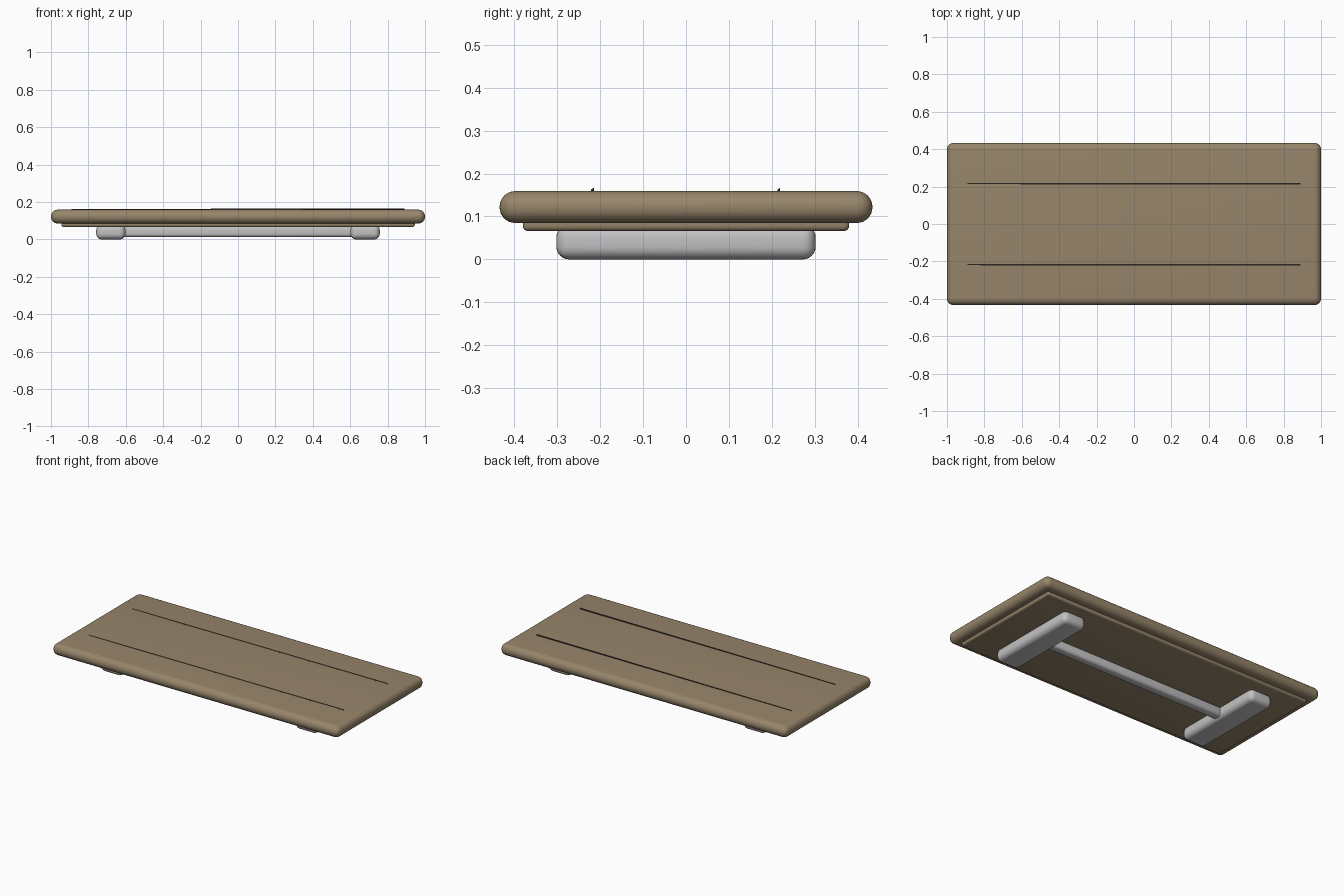
import bpy
import math

cube = bpy.data.objects.get("Cube")
if cube:
    bpy.data.objects.remove(cube, do_unlink=True)


def material(name, color):
    mat = bpy.data.materials.new(name)
    mat.use_nodes = True
    mat.diffuse_color = (*color, 1)
    mat.node_tree.nodes["Principled BSDF"].inputs["Base Color"].default_value = (*color, 1)
    return mat


wood = material("brown wood", (0.31, 0.235, 0.145))
metal = material("light grey metal", (0.54, 0.54, 0.55))
dark = material("dark seam", (0.05, 0.04, 0.028))


def rounded_box(name, low, high, radius, mat, segments=6):
    """Box between two corners with every edge rounded."""
    bpy.ops.mesh.primitive_cube_add(
        size=1, location=[(a + b) / 2 for a, b in zip(low, high)])
    obj = bpy.context.object
    obj.name = name
    obj.scale = [b - a for a, b in zip(low, high)]
    bpy.ops.object.transform_apply(location=False, rotation=False, scale=True)
    obj.data.materials.append(mat)
    bevel = obj.modifiers.new("Rounded edges", "BEVEL")
    bevel.width = radius
    bevel.segments = segments
    bevel.limit_method = "NONE"
    bpy.ops.object.modifier_apply(modifier=bevel.name)
    bpy.ops.object.shade_smooth_by_angle(angle=math.radians(35))
    return obj


# Slab and the thinner panel under it
rounded_box("table_top", (-1, -0.434, 0.085), (1, 0.434, 0.159), 0.036, wood, 8)
rounded_box("under_panel", (-0.945, -0.38, 0.066), (0.945, 0.38, 0.1), 0.012, wood, 4)

# Two feet joined by a rail
for side, x in (("right", -0.68), ("left", 0.68)):
    rounded_box(side + "_foot", (x - 0.078, -0.302, 0), (x + 0.078, 0.302, 0.08),
                0.03, metal)
rounded_box("cross_rail", (-0.64, -0.03, 0.012), (0.64, 0.03, 0.072), 0.018, metal, 4)

# Thin triangular seams, sinking slightly toward the right end
for side, y in (("front", -0.217), ("back", 0.217)):
    bpy.ops.mesh.primitive_cylinder_add(vertices=3, radius=0.0045, depth=1.78)
    seam = bpy.context.object
    seam.name = side + "_seam"
    # One corner of the section points to the front
    for v in seam.data.vertices:
        along, up, out = v.co.z, v.co.x, v.co.y
        v.co = (along, -out, up + 0.0025 * along)
    seam.data.flip_normals()
    seam.location = (0, y, 0.1605)
    seam.data.materials.append(dark)
